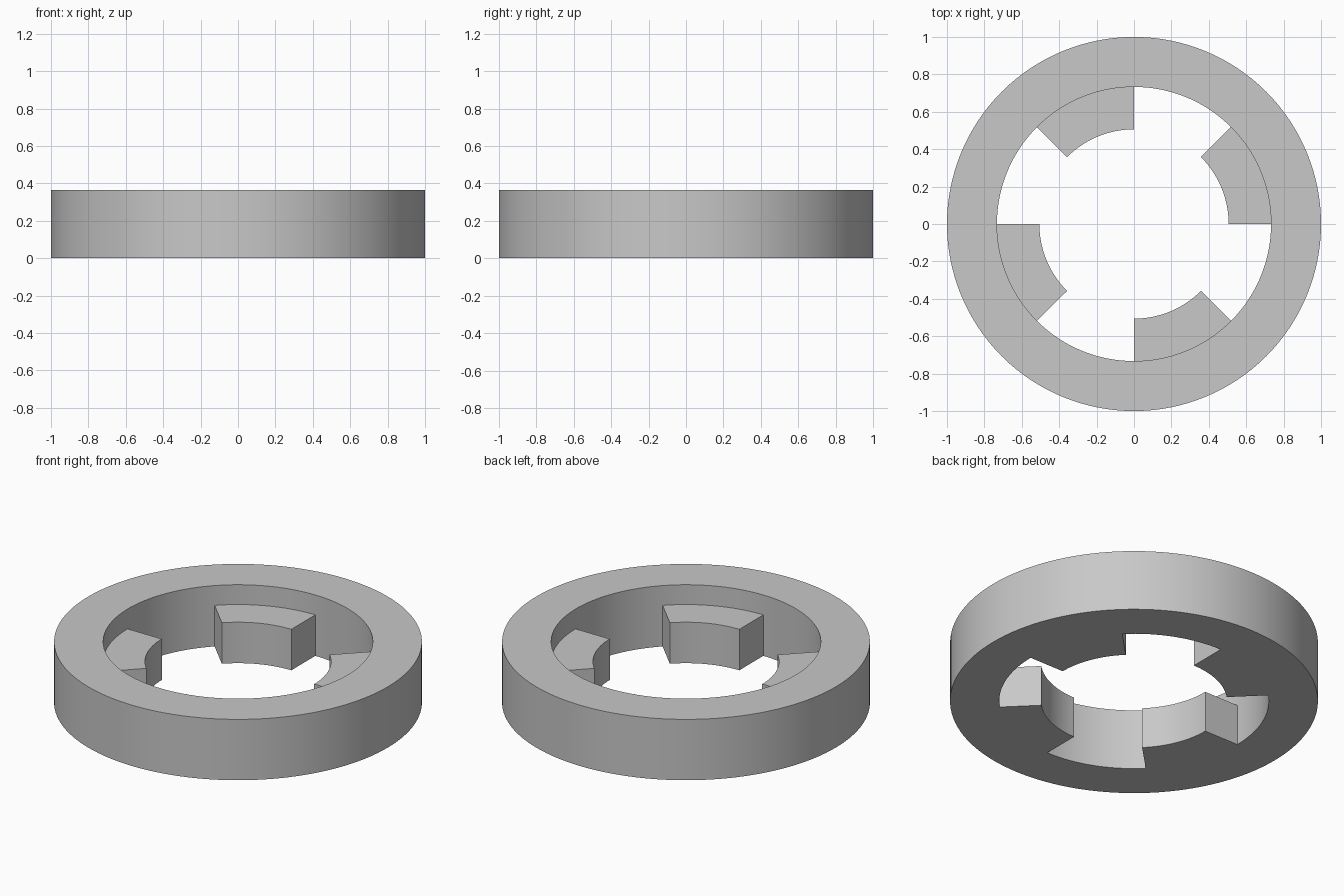
import bpy
import bmesh
from math import cos, sin, tau, radians

if "Cube" in bpy.data.objects:
    bpy.data.objects.remove(bpy.data.objects["Cube"], do_unlink=True)

SEGMENTS = 128
RADII = (0.506, 0.733, 1.0)      # tab inner, ring inner, ring outer
LEVELS = (0.0, 0.246, 0.365)     # base, tab top, ring top

grey = bpy.data.materials.new("plain grey")
grey.use_nodes = True
colour = (0.58, 0.58, 0.58, 1)
grey.diffuse_color = colour
grey.node_tree.nodes["Principled BSDF"].inputs["Base Color"].default_value = colour


def filled(a, r, z):
    """Whether the cell at this angle, radius band and height band is solid."""
    if z not in (0, 1):
        return False
    if r == 1:
        return True
    # four tabs, each an eighth of a turn, starting at every quarter
    return r == 0 and z == 0 and (a % SEGMENTS) * 8 // SEGMENTS % 2 == 0


bm = bmesh.new()
verts = {}


def corner(a, r, z):
    key = (a % SEGMENTS, r, z)
    if key not in verts:
        t = tau * key[0] / SEGMENTS
        verts[key] = bm.verts.new((RADII[r] * cos(t), RADII[r] * sin(t), LEVELS[z]))
    return verts[key]


# Skin every cell side that borders empty space
for a in range(SEGMENTS):
    for r in range(2):
        for z in range(2):
            if not filled(a, r, z):
                continue
            cell = (a, r, z)
            for axis in range(3):
                u, v = (axis + 1) % 3, (axis + 2) % 3
                for side in (0, 1):
                    neighbour = list(cell)
                    neighbour[axis] += 2 * side - 1
                    if filled(*neighbour):
                        continue
                    quad = []
                    for du, dv in ((0, 0), (1, 0), (1, 1), (0, 1)):
                        p = list(cell)
                        p[axis] += side
                        p[u] += du
                        p[v] += dv
                        quad.append(corner(*p))
                    bm.faces.new(quad)

bmesh.ops.recalc_face_normals(bm, faces=bm.faces)
mesh = bpy.data.meshes.new("locking_ring")
bm.to_mesh(mesh)
bm.free()
mesh.materials.append(grey)

# Ring with four inner tabs, smooth round walls and crisp edges
ring = bpy.data.objects.new("locking_ring", mesh)
bpy.context.collection.objects.link(ring)
bpy.ops.object.select_all(action='DESELECT')
ring.select_set(True)
bpy.context.view_layer.objects.active = ring
bpy.ops.object.shade_smooth_by_angle(angle=radians(30))
